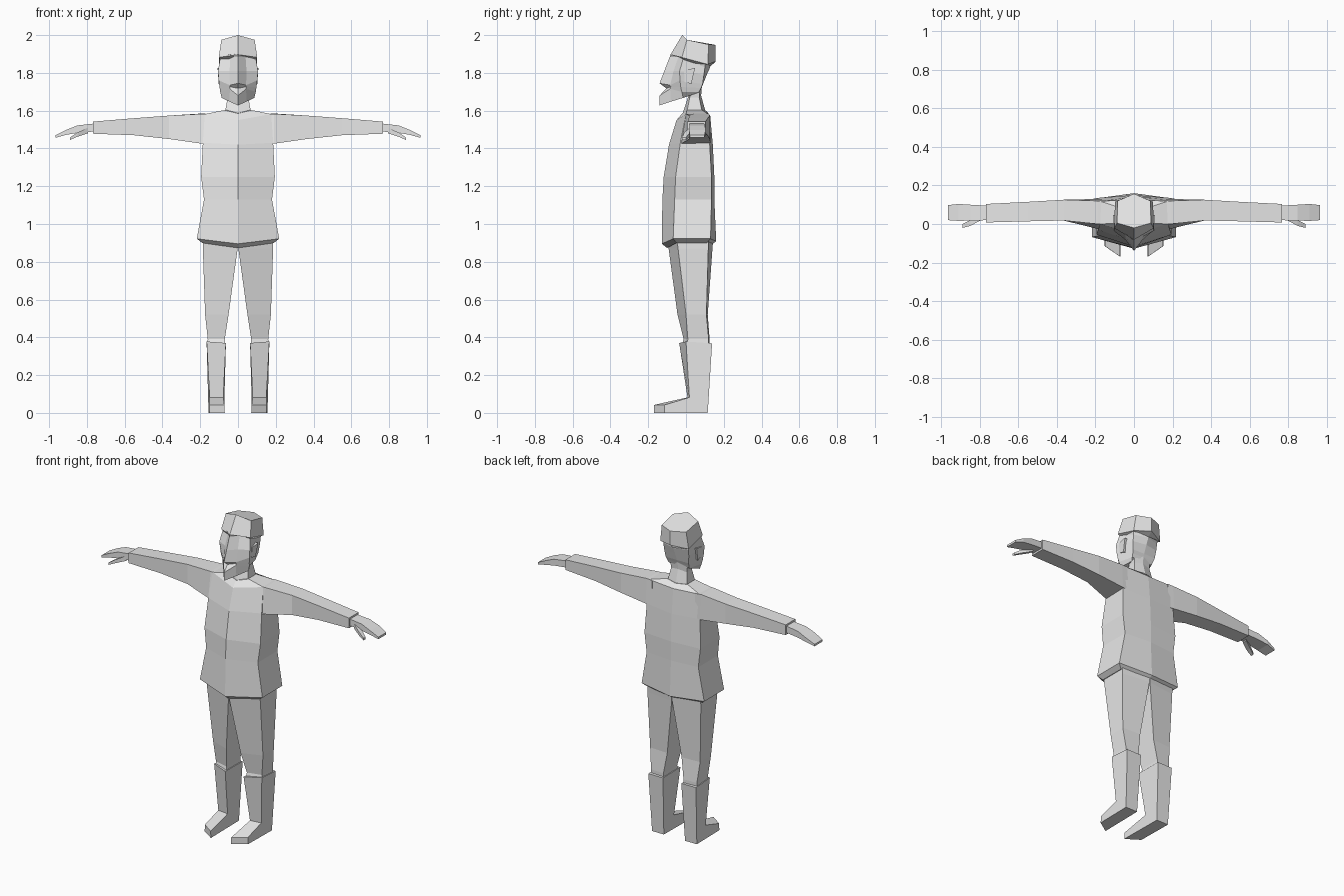
import bpy, bmesh

grey = bpy.data.materials.new("light grey")
grey.diffuse_color = (0.8, 0.8, 0.8, 1)


def loft(name, rings, mirror=False):
    """Skin a closed tube through rings of equal point count and cap both ends."""
    bm = bmesh.new()
    vs = [[bm.verts.new(p) for p in r] for r in rings]
    n = len(vs[0])
    for a, b in zip(vs, vs[1:]):
        for i in range(n):
            j = (i + 1) % n
            bm.faces.new((a[i], a[j], b[j], b[i]))
    bm.faces.new(vs[0])
    bm.faces.new(vs[-1])
    bmesh.ops.recalc_face_normals(bm, faces=bm.faces)
    me = bpy.data.meshes.new(name)
    bm.to_mesh(me)
    bm.free()
    me.materials.append(grey)
    ob = bpy.data.objects.new(name, me)
    bpy.context.collection.objects.link(ob)
    if mirror:
        m = ob.modifiers.new("mirror", "MIRROR")
        m.use_mirror_merge = False
    return ob


def sym(*half):
    """Complete a ring from its right half; first and last points are on x = 0."""
    return list(half) + [(-x, y, z) for x, y, z in reversed(half[1:-1])]


def body(w, yf, zf, yfc, ybc, zc, yb, zb):
    """Six-sided ring: front ridge, front corners, back corners, back ridge."""
    return sym((0, yf, zf), (w, yfc, zc), (w, ybc, zc), (0, yb, zb))


def box_ring(x, y0, y1, z0, z1):
    return [(x, y0, z0), (x, y1, z0), (x, y1, z1), (x, y0, z1)]


# Tunic with flared hem
loft("tunic", [
    body(.190, -.100, .873, -.050, .110, .900, .135, .892),
    body(.218, -.128, .895, -.068, .130, .922, .160, .908),
    body(.180, -.125, 1.13, -.060, .135, 1.13, .150, 1.13),
    body(.195, -.118, 1.25, -.055, .135, 1.25, .150, 1.25),
    body(.186, -.090, 1.42, -.030, .125, 1.43, .142, 1.42),
    body(.176, -.050, 1.55, .000, .118, 1.582, .128, 1.575),
    body(.072, -.020, 1.585, .005, .085, 1.603, .105, 1.60),
])

# Neck
loft("neck", [
    body(.068, -.020, 1.58, .005, .085, 1.595, .105, 1.59),
    body(.055, .010, 1.67, .020, .070, 1.67, .080, 1.68),
    body(.060, .000, 1.74, .020, .075, 1.74, .085, 1.74),
])

# Sleeves
loft("sleeve", [
    [(.15, -.025, 1.425), (.15, .125, 1.43), (.15, .122, 1.582), (.15, .0, 1.582)],
    [(.19, -.025, 1.425), (.19, .13, 1.43), (.19, .12, 1.585), (.19, .0, 1.583)],
    box_ring(.365, .018, .126, 1.45, 1.574),
    box_ring(.55, .014, .115, 1.47, 1.560),
    box_ring(.768, .008, .104, 1.478, 1.542),
], True)

# Hands and thumbs
loft("hand", [
    box_ring(.76, .020, .095, 1.490, 1.532),
    box_ring(.85, .018, .100, 1.482, 1.522),
    box_ring(.91, .016, .104, 1.472, 1.498),
    box_ring(.965, .020, .098, 1.457, 1.470),
], True)
loft("thumb", [
    box_ring(.795, .020, .050, 1.480, 1.510),
    box_ring(.850, -.010, .020, 1.462, 1.484),
    box_ring(.890, -.020, .000, 1.445, 1.458),
], True)


# Trousers, with the front sloping back toward the outer side
def leg(z, xi, xo, fi, fo, bo, bi):
    return [(xi, fi, z), (xo, fo, z), (xo, bo, z), (xi, bi, z)]


loft("trouser_leg", [
    leg(.93, .000, .186, -.098, -.050, .120, .145),
    leg(.87, .002, .186, -.092, -.042, .118, .140),
    leg(.52, .050, .174, -.045, .000, .108, .115),
    leg(.39, .070, .160, -.012, .010, .120, .125),
    leg(.365, .068, .162, -.020, .005, .120, .125),
], True)

# Boots skinned from inner to outer side profile
outer = [(.0, .378), (.018, .082), (-.115, .042), (-.115, 0), (.115, 0), (.138, .368)]
inner = [(-.036, .370), (.008, .082), (-.170, .042), (-.170, 0), (.115, 0), (.138, .368)]
xs_in = [.064, .078, .072, .070, .074, .064]
xs_out = [.166, .150, .150, .152, .156, .166]
loft("boot", [
    [(x, y, z) for x, (y, z) in zip(xs_in, inner)],
    [(x, y, z) for x, (y, z) in zip(xs_out, outer)],
], True)


# Wedge-shaped face with brow, nose, mouth notch and chin
def face(yf, zf, mid, corner, back, yb, zb):
    return sym((0, yf, zf), mid, corner, back, (0, yb, zb))


loft("face", [
    face(-.080, 1.900, (.045, -.052, 1.897), (.099, -.022, 1.885), (.090, .100, 1.85), .130, 1.85),
    face(-.086, 1.885, (.040, -.040, 1.885), (.095, -.015, 1.875), (.088, .100, 1.83), .128, 1.83),
    face(-.115, 1.810, (.045, -.066, 1.810), (.106, -.034, 1.810), (.086, .095, 1.79), .110, 1.79),
    face(-.140, 1.745, (.043, -.084, 1.735), (.102, -.032, 1.760), (.080, .088, 1.74), .090, 1.74),
    face(-.104, 1.718, (.045, -.080, 1.727), (.098, -.028, 1.725), (.076, .080, 1.72), .082, 1.72),
    face(-.140, 1.680, (.043, -.084, 1.715), (.094, -.022, 1.700), (.072, .070, 1.70), .078, 1.70),
    face(-.140, 1.628, (.045, -.080, 1.648), (.086, -.015, 1.668), (.055, .050, 1.69), .070, 1.69),
])

# Hair cap
loft("hair", [
    body(.085, -.050, 1.890, -.005, .100, 1.855, .130, 1.835),
    sym((0, -.082, 1.897), (.102, -.022, 1.882), (.099, .115, 1.845), (0, .157, 1.86)),
    sym((0, -.020, 2.0), (.088, .005, 1.975), (.085, .120, 1.950), (0, .157, 1.948)),
])

# Ears
loft("ear", [
    [(.080, .000, 1.815), (.080, .045, 1.825), (.080, .030, 1.745), (.080, .000, 1.755)],
    [(.104, -.010, 1.815), (.108, .048, 1.825), (.102, .028, 1.742), (.100, -.008, 1.752)],
], True)
